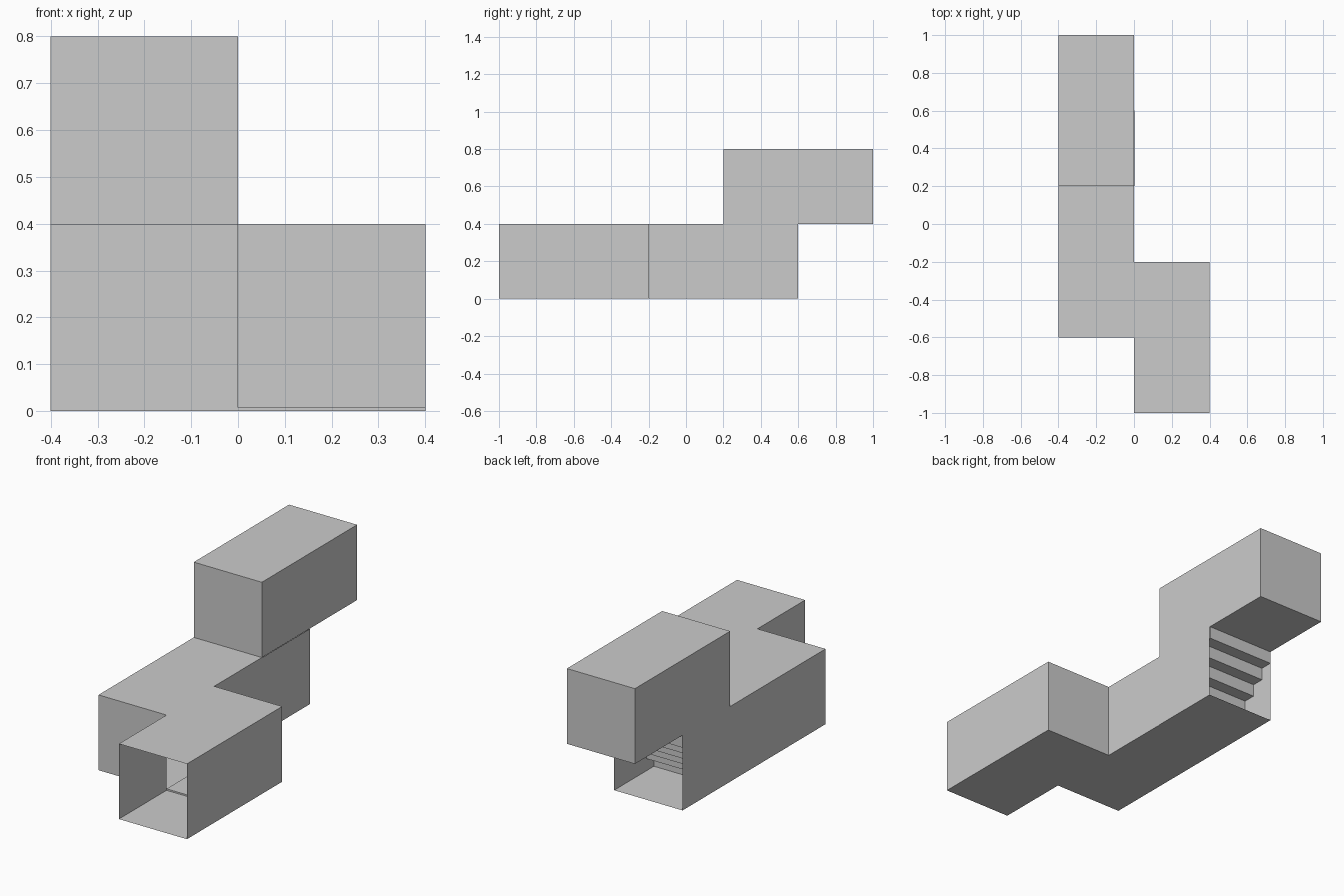
import bpy
import bmesh

if "Cube" in bpy.data.objects:
    bpy.data.objects.remove(bpy.data.objects["Cube"])

T = 0.4            # module size
STEPS = 6
SIDES = {          # corner indices (bit order x, y, z) of each panel
    "left": (0, 4, 6, 2), "right": (1, 3, 7, 5),
    "front": (0, 1, 5, 4), "back": (2, 6, 7, 3),
    "floor": (0, 2, 3, 1), "roof": (4, 5, 7, 6),
}


def panels(name, lo, hi, sides):
    """Box shell made only of the named sides."""
    bm = bmesh.new()
    v = [bm.verts.new(((lo, hi)[i & 1][0], (lo, hi)[i >> 1 & 1][1], (lo, hi)[i >> 2 & 1][2]))
         for i in range(8)]
    for s in sides.split():
        bm.faces.new([v[i] for i in SIDES[s]])
    bmesh.ops.delete(bm, geom=[p for p in bm.verts if not p.link_faces], context='VERTS')
    return finish(name, bm)


def finish(name, bm):
    mesh = bpy.data.meshes.new(name)
    bm.to_mesh(mesh)
    bm.free()
    ob = bpy.data.objects.new(name, mesh)
    bpy.context.collection.objects.link(ob)
    return ob


# Lower corridor: entrance, two corner modules, straight run
panels("entrance_corridor", (0, -1, 0), (T, -0.6, T), "left right floor roof")
panels("right_corner", (0, -0.6, 0), (T, -0.2, T), "right back floor roof")
panels("left_corner", (-T, -0.6, 0), (0, -0.2, T), "left front floor roof")
panels("straight_corridor", (-T, -0.2, 0), (0, 0.2, T), "left right floor roof")

# Slightly raised floor inside the right corner
panels("corner_threshold", (0, -0.6, 0), (T, -0.2, 0.008), "front left roof")

# Double height stairwell, open at the back below the upper corridor
panels("stairwell_lower", (-T, 0.2, 0), (0.002, 0.6, T), "left right floor")
panels("stairwell_upper", (-T, 0.2, T), (0, 0.6, 2 * T), "left right front roof")

# Stairs: one folded sheet of treads and risers
bm = bmesh.new()
d = T / STEPS
profile = [(0.2 + d, 0)]
for i in range(1, STEPS + 1):
    profile.append((0.2 + i * d, i * d))
    if i < STEPS:
        profile.append((0.2 + (i + 1) * d, i * d))
rows = [[bm.verts.new((x, y, z)) for x in (-T, 0)] for y, z in profile]
for a, b in zip(rows, rows[1:]):
    bm.faces.new((a[0], a[1], b[1], b[0]))
finish("stairs", bm)

# Upper corridor with its closing wall
panels("upper_corridor", (-T, 0.6, T), (0, 0.99, 2 * T), "left right floor roof")
panels("end_wall", (-T, 0.99, T), (0, 1, 2 * T), "left right front back floor roof")
